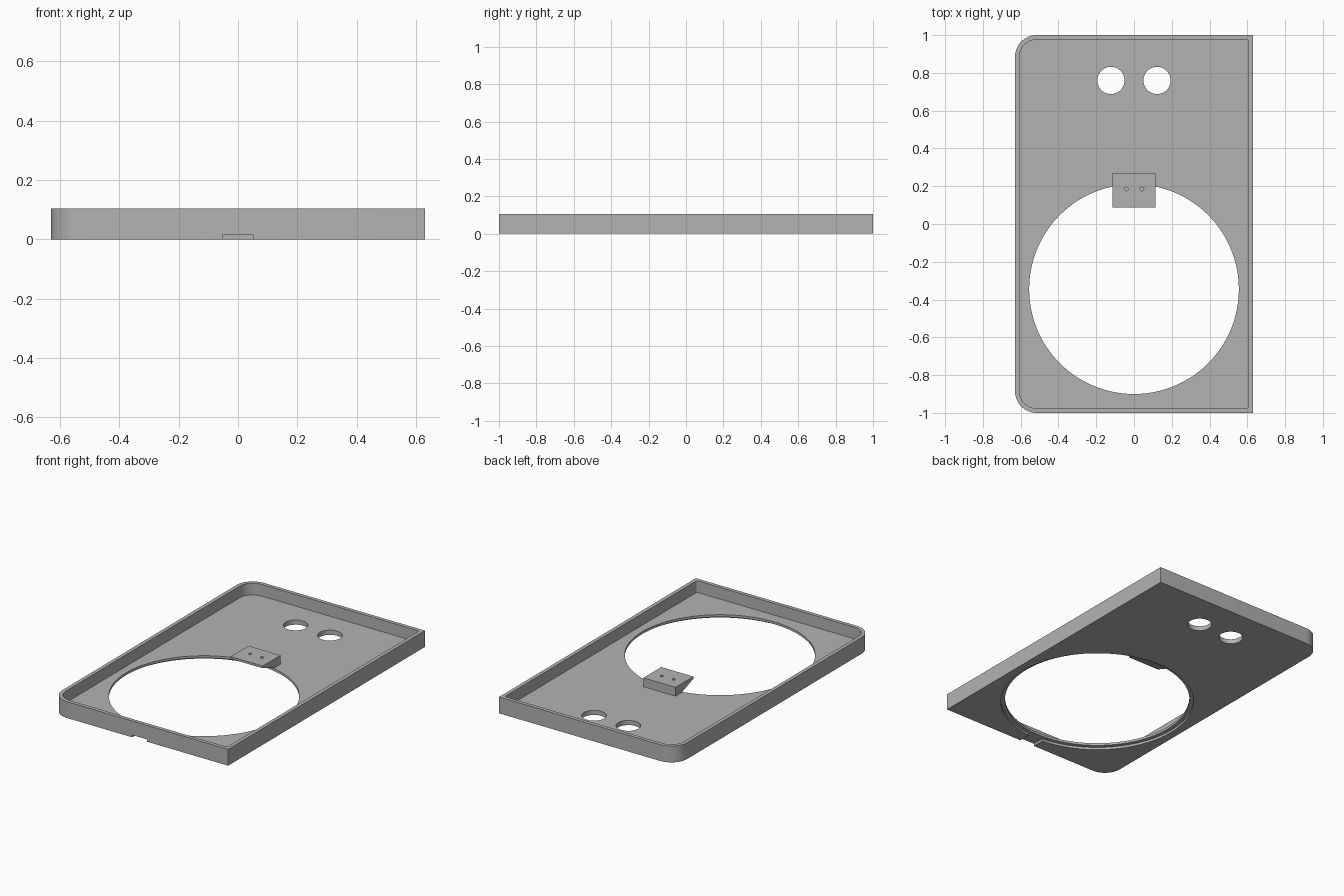
import bpy, bmesh, math

if "Cube" in bpy.data.objects:
    bpy.data.objects.remove(bpy.data.objects["Cube"], do_unlink=True)

grey = bpy.data.materials.new("plain grey")
grey.use_nodes = True
colour = (0.45, 0.45, 0.45, 1)
grey.diffuse_color = colour
grey.node_tree.nodes["Principled BSDF"].inputs["Base Color"].default_value = colour


def prism(name, points, start, end, axis="z"):
    """Extrude a closed outline along z, or a (y, z) outline along x."""
    def place(p, d):
        return (p[0], p[1], d) if axis == "z" else (d, p[0], p[1])
    bm = bmesh.new()
    low = [bm.verts.new(place(p, start)) for p in points]
    high = [bm.verts.new(place(p, end)) for p in points]
    bm.faces.new(low)
    bm.faces.new(high)
    for i in range(len(points)):
        j = (i + 1) % len(points)
        bm.faces.new((low[i], low[j], high[j], high[i]))
    bmesh.ops.recalc_face_normals(bm, faces=bm.faces)
    mesh = bpy.data.meshes.new(name)
    bm.to_mesh(mesh)
    bm.free()
    mesh.materials.append(grey)
    obj = bpy.data.objects.new(name, mesh)
    bpy.context.collection.objects.link(obj)
    return obj


def circle(x, y, r, n):
    return [(x + r * math.cos(2 * math.pi * i / n),
             y + r * math.sin(2 * math.pi * i / n)) for i in range(n)]


def outline(w, h, left_r, right_r):
    """Rectangle with separate corner radii on the two long sides."""
    points = []
    corners = ((1, 1, right_r), (-1, 1, left_r), (-1, -1, left_r), (1, -1, right_r))
    for k, (sx, sy, r) in enumerate(corners):
        steps = 16 if r else 0
        for i in range(steps + 1):
            a = math.pi / 2 * (k + i / max(steps, 1))
            points.append((sx * (w - r) + r * math.cos(a),
                           sy * (h - r) + r * math.sin(a)))
    return points


def box(w, y0, y1):
    return [(-w, y0), (w, y0), (w, y1), (-w, y1)]


def cut(target, cutters):
    """Subtract the cutters, apply the result, then remove them."""
    bpy.context.view_layer.objects.active = target
    for c in cutters:
        mod = target.modifiers.new("cut", "BOOLEAN")
        mod.operation = "DIFFERENCE"
        mod.solver = "EXACT"
        mod.object = c
        c.hide_render = True
        bpy.ops.object.modifier_apply(modifier=mod.name)
        bpy.data.objects.remove(c, do_unlink=True)


def smooth(obj):
    bpy.ops.object.select_all(action="DESELECT")
    obj.select_set(True)
    bpy.context.view_layer.objects.active = obj
    bpy.ops.object.shade_smooth_by_angle(angle=math.radians(30))


FLOOR, RECESS, RIM = 0.03, 0.015, 0.105
HOLE_Y, HOLE_R = -0.345, 0.555

# Shallow tray with a rounded left side and square right side
tray = prism("tray", outline(0.63, 1.0, 0.115, 0), 0, RIM)
cutters = [
    prism("tray_cavity", outline(0.606, 0.976, 0.092, 0.012), FLOOR, 0.2),
    prism("large_opening", circle(0, HOLE_Y, HOLE_R, 128), -0.1, 0.2),
    # Underside recess round the opening, with a channel to the front edge
    prism("underside_recess", circle(0, HOLE_Y, 0.58, 128), -0.1, RECESS),
    prism("cable_channel", box(0.053, -1.1, -0.8), -0.1, RECESS),
]
for side in (-1, 1):
    cutters.append(prism("small_opening", circle(side * 0.122, 0.76, 0.072, 48), -0.1, 0.2))
cut(tray, cutters)
smooth(tray)

# Bracket overhanging the large opening, with a sloped underside
TOP = 0.087
bracket = prism("bracket", [(0.27, FLOOR), (0.205, FLOOR), (0.088, 0.073),
                            (0.088, TOP), (0.27, TOP)], -0.114, 0.114, "x")
cut(bracket, [prism("screw_hole", circle(side * 0.042, 0.185, 0.01, 20), 0.06, 0.2)
              for side in (-1, 1)])
smooth(bracket)
